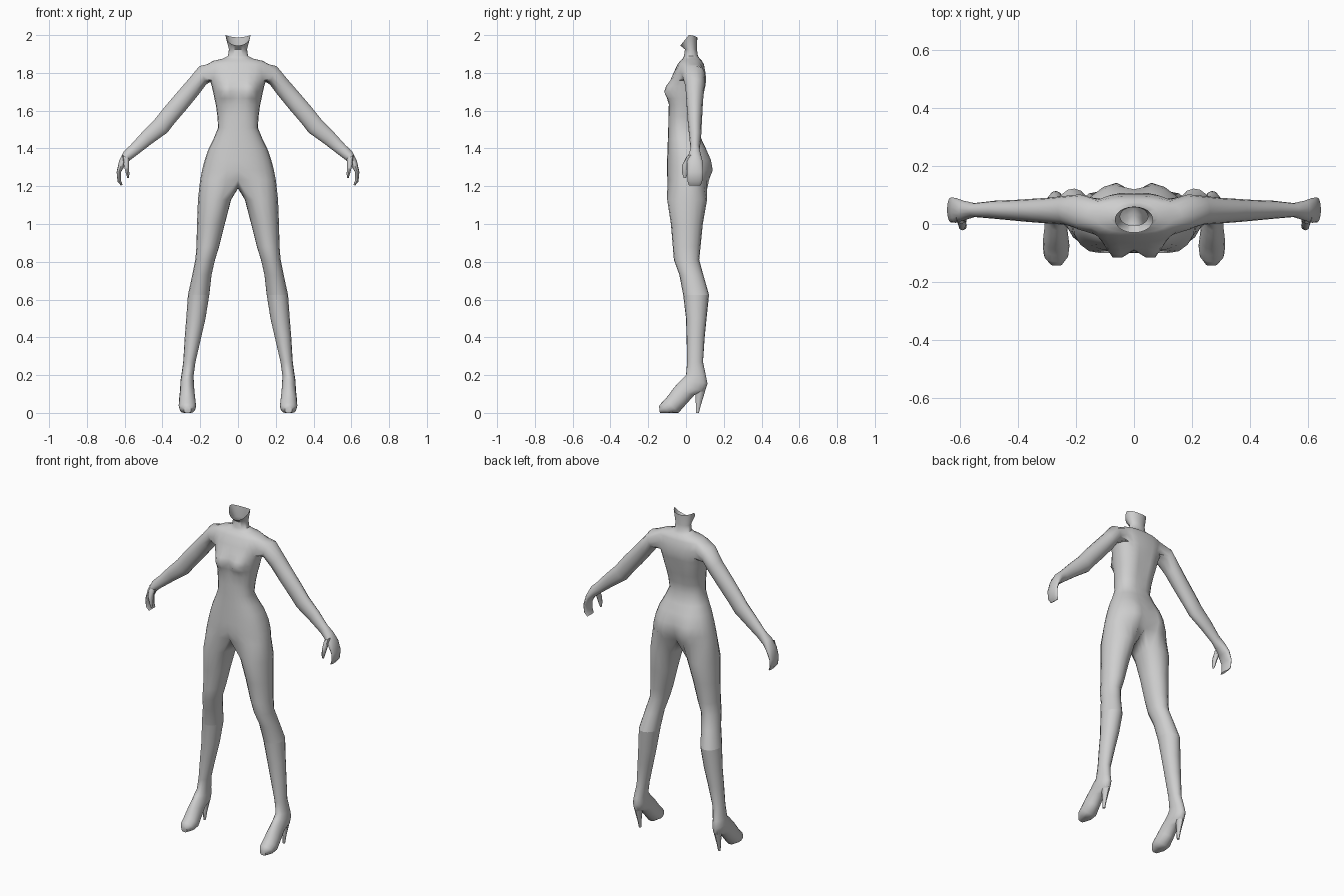
import bpy, bmesh, math
from mathutils import Vector

grey = bpy.data.materials.new("plain_grey")
grey.diffuse_color = (0.62, 0.62, 0.62, 1)

HALF = 12        # segments round half the torso
INNER = 5        # extra points on the inside of each leg
ARM = 14         # sides of an arm


def section(p, q, side, angles):
    """Oval ring: p and q are opposite points, side is the other half axis."""
    p, q, side = Vector(p), Vector(q), Vector(side)
    return [(p + q) / 2 + (p - q) / 2 * math.cos(a) + side * math.sin(a) for a in angles]


def verts(bm, points):
    return [bm.verts.new(p) for p in points]


def skin(bm, a, b, closed=True, skip=()):
    n = len(a)
    for i in range(n if closed else n - 1):
        if i not in skip:
            j = (i + 1) % n
            bm.faces.new((a[i], a[j], b[j], b[i]))


def chain(bm, rings, cap_end=True):
    for a, b in zip(rings, rings[1:]):
        skin(bm, a, b)
    if cap_end:
        bm.faces.new(rings[-1])


def finish(bm, name):
    bmesh.ops.recalc_face_normals(bm, faces=bm.faces)
    me = bpy.data.meshes.new(name)
    bm.to_mesh(me)
    bm.free()
    ob = bpy.data.objects.new(name, me)
    bpy.context.collection.objects.link(ob)
    me.materials.append(grey)
    bpy.ops.object.select_all(action='DESELECT')
    ob.select_set(True)
    bpy.context.view_layer.objects.active = ob
    bpy.ops.object.shade_smooth_by_angle(angle=math.radians(50))
    mirror = ob.modifiers.new("mirror", 'MIRROR')
    mirror.merge_threshold = 0.0005
    return ob


def bump(v, width):
    return math.exp(-(v / width) ** 2)


# Torso: height, half width, front y, back y
TORSO = [
    (1.925, .048, -.006, .058), (1.89, .053, -.010, .063), (1.874, .085, -.018, .075),
    (1.864, .130, -.030, .085), (1.845, .165, -.045, .096), (1.80, .165, -.066, .106),
    (1.76, .148, -.080, .110), (1.73, .139, -.086, .106), (1.70, .132, -.088, .100),
    (1.665, .125, -.090, .094), (1.63, .117, -.091, .085), (1.57, .109, -.093, .070),
    (1.51, .105, -.094, .060), (1.45, .130, -.096, .082), (1.40, .155, -.098, .106),
    (1.34, .176, -.100, .122), (1.285, .190, -.102, .126), (1.235, .200, -.102, .118),
]
HOLE_ROWS, HOLE = (4, 5), range(4, 9)      # opening where the arm joins


def torso_ring(z, w, yf, yb):
    pts = []
    for i in range(HALF + 1):
        t = math.pi * i / HALF
        s, c = max(0.0, math.sin(t)), math.cos(t)
        k = .85 if z < 1.87 else 1
        x = 0.0 if i in (0, HALF) else w * s ** k
        y = (yf + yb) / 2 + (yb - yf) / 2 * -math.copysign(abs(c) ** k, c)
        if c > .05:     # bust and the dip below the belly
            y -= .042 * bump(x - .062, .036) * bump(z - 1.703, .043)
            y += .02 * bump(x, .03) * bump(z - 1.22, .04)
        elif c < -.05:  # seat, its cleft, and the spine groove
            y += .022 * bump(x - .075, .05) * bump(z - 1.30, .065)
            y -= .022 * bump(x, .025) * bump(z - 1.25, .07)
            y -= .012 * bump(x, .03) * bump(z - 1.66, .12)
        pts.append((x, y, z))
    return pts


body = bmesh.new()

# Open neck rim dips at the chin
rim = []
for i in range(HALF + 1):
    t = math.pi * i / HALF
    c = math.cos(t)
    x = 0.0 if i in (0, HALF) else .066 * math.sin(t)
    rim.append((x, .015 - .045 * c, 2 - .055 * max(0, c) - .012 * max(0, -c) ** 2))
rows = [verts(body, rim)] + [verts(body, torso_ring(*r)) for r in TORSO]
for n, (a, b) in enumerate(zip(rows, rows[1:])):
    skin(body, a, b, False, HOLE if n - 1 in HOLE_ROWS else ())

# Arm and hand: upper x z, lower x z, front y, back y
ARM_RINGS = [
    (.205, 1.837, .168, 1.738, -.020, .102), (.262, 1.768, .205, 1.688, -.003, .097),
    (.330, 1.690, .270, 1.608, .002, .090), (.390, 1.620, .337, 1.530, .007, .086),
    (.440, 1.557, .373, 1.483, .011, .083), (.505, 1.490, .455, 1.425, .018, .080),
    (.568, 1.420, .530, 1.368, .024, .072), (.605, 1.385, .567, 1.340, .012, .080),
    (.630, 1.335, .597, 1.312, .004, .090), (.643, 1.275, .619, 1.275, .006, .091),
    (.638, 1.225, .620, 1.230, .008, .086), (.620, 1.203, .611, 1.208, .015, .078),
]


def arm_rings(bm, table, sides, offset=0.0):
    ang = [(k - offset) * math.tau / sides for k in range(sides)]
    out = []
    for xu, zu, xl, zl, y0, y1 in table:
        y = (y0 + y1) / 2
        out.append(verts(bm, section((xu, y, zu), (xl, y, zl), (0, (y1 - y0) / 2, 0), ang)))
    return out


top, mid, low = rows[5], rows[6], rows[7]
opening = top[4:10] + [mid[9]] + low[4:10][::-1] + [mid[4]]
chain(body, [opening] + arm_rings(body, ARM_RINGS, ARM, 2.5))

# Leg and shoe: inner x, outer x, front y z, back y z
LEG = [
    (.036, .212, -.100, 1.13, .112, 1.13), (.070, .217, -.080, 1.00, .089, 1.00),
    (.100, .220, -.070, .88, .077, .88), (.122, .226, -.064, .81, .070, .81),
    (.140, .242, -.035, .73, .092, .73), (.152, .265, -.015, .625, .122, .625),
    (.172, .274, .000, .50, .109, .50), (.195, .282, .003, .40, .099, .40),
    (.225, .290, .006, .27, .090, .27), (.235, .300, .000, .20, .106, .195),
    (.234, .305, -.022, .178, .114, .155), (.232, .306, -.045, .155, .100, .112),
    (.230, .308, -.070, .125, .045, .095), (.226, .312, -.088, .100, .000, .045),
    (.222, .314, -.108, .075, -.040, .0), (.226, .310, -.130, .053, -.085, -.006),
    (.248, .286, -.143, .036, -.138, -.004),
]
A = math.radians(50)
outer = [-A + (math.pi + 2 * A) * i / HALF for i in range(HALF + 1)]
inner = [math.pi + A + (math.pi - 2 * A) * (k + 1) / (INNER + 1) for k in range(INNER)]
crotch = []
for k in range(INNER):
    f = (k + 1) / (INNER + 1)
    crotch.append((0, .085 - .15 * f, 1.188 + .03 * (2 * f - 1) ** 2))
leg = [rows[-1] + verts(body, crotch)]
for x0, x1, yf, zf, yb, zb in LEG:
    cx = (x0 + x1) / 2
    pts = section((cx, yf, zf), (cx, yb, zb), ((x1 - x0) / 2, 0, 0), outer + inner)
    leg.append(verts(body, [(p.x, p.y, max(0, p.z)) for p in pts]))
chain(body, leg)

# Crisp boot top below the knee
boot_top = set(leg[6])
for e in body.edges:
    if e.verts[0] in boot_top and e.verts[1] in boot_top:
        e.smooth = False
finish(body, "body")

# Thumbs
bm = bmesh.new()
chain(bm, arm_rings(bm, [
    (.612, 1.365, .575, 1.345, .002, .040), (.605, 1.312, .578, 1.305, -.022, .018),
    (.594, 1.270, .575, 1.265, -.020, .008), (.586, 1.243, .578, 1.243, -.012, .000)], 8))
finish(bm, "thumb")

# Stiletto heels
bm = bmesh.new()
rings = []
for z, y0, y1, r in ((.14, .045, .108, .026), (.09, .050, .094, .017),
                     (.045, .052, .080, .010), (0, .053, .068, .007)):
    rings.append(verts(bm, section((.269, y0, z), (.269, y1, z), (r, 0, 0),
                                   [k * math.tau / 8 for k in range(8)])))
chain(bm, rings)
finish(bm, "shoe_heel")
